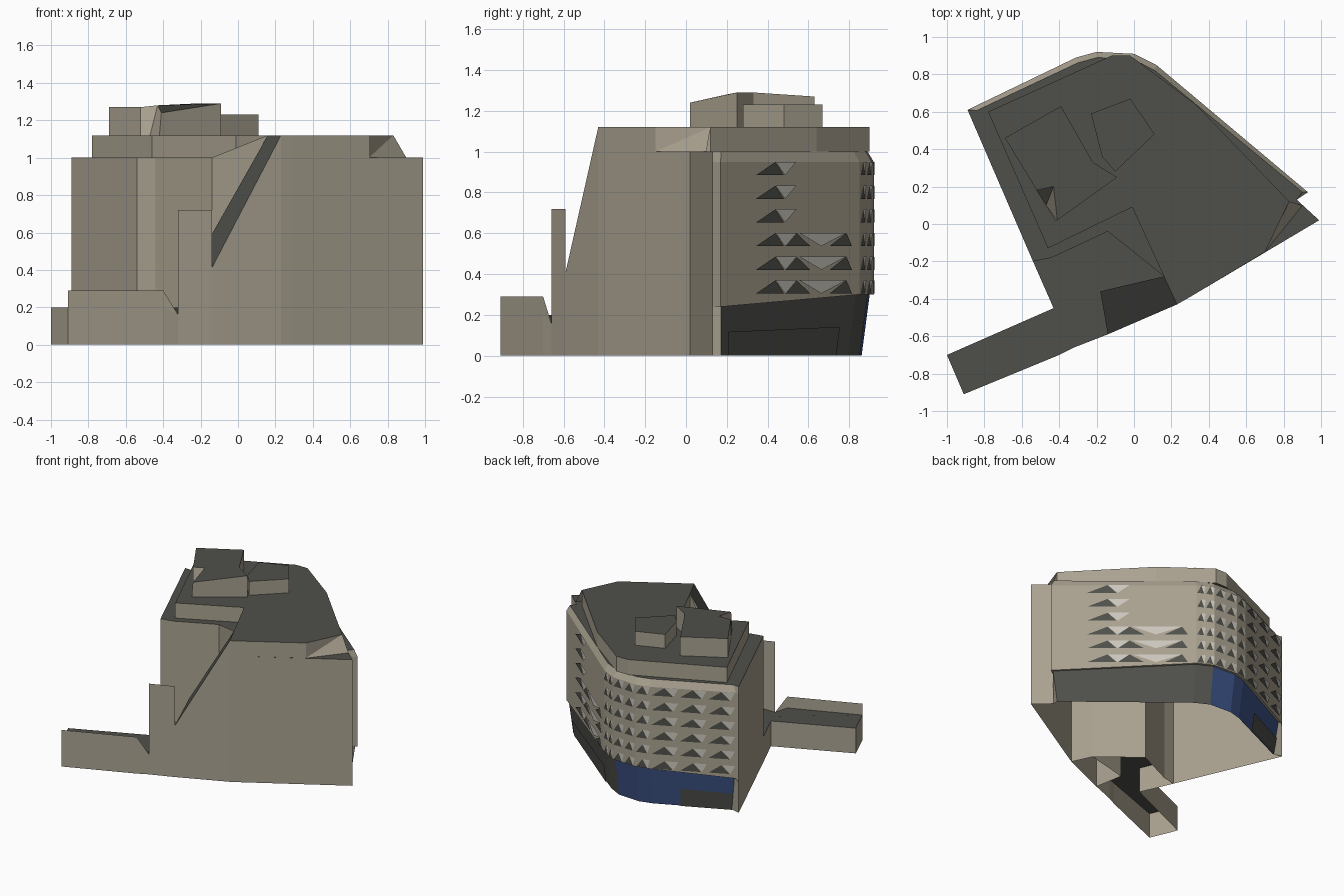
import bpy, bmesh
from mathutils import Vector

cube = bpy.data.objects.get("Cube")
if cube:
    bpy.data.objects.remove(cube, do_unlink=True)


def material(name, rgb):
    m = bpy.data.materials.new(name)
    m.use_nodes = True
    m.diffuse_color = (*rgb, 1)
    m.node_tree.nodes["Principled BSDF"].inputs["Base Color"].default_value = (*rgb, 1)
    return m


MATS = [material("beige stone", (.40, .36, .28)),
        material("dark grey", (.078, .08, .07)),
        material("blue glazing", (.045, .085, .24)),
        material("pale panel", (.60, .57, .51))]
STONE, DARK, BLUE, PALE = range(4)


def build(name, verts, faces):
    """faces: list of (vertex indices, material index)"""
    bm = bmesh.new()
    vs = [bm.verts.new(v) for v in verts]
    for idx, mat in faces:
        bm.faces.new([vs[i] for i in idx]).material_index = mat
    bmesh.ops.remove_doubles(bm, verts=bm.verts, dist=1e-4)
    me = bpy.data.meshes.new(name)
    bm.to_mesh(me)
    bm.free()
    for m in MATS:
        me.materials.append(m)
    ob = bpy.data.objects.new(name, me)
    bpy.context.collection.objects.link(ob)
    return ob


def sheet(name, polys, mat):
    """Separate flat polygons in one object"""
    verts, faces = [], []
    for poly in polys:
        faces.append((range(len(verts), len(verts) + len(poly)), mat))
        verts += poly
    return build(name, verts, faces)


def prism(name, base, z0, top):
    """Open-bottomed block: stone walls and a dark roof; top is a height or 3D points"""
    if not isinstance(top, list):
        top = [(x, y, top) for x, y in base]
    n = len(base)
    faces = [((i, (i + 1) % n, (i + 1) % n + n, i + n), STONE) for i in range(n)]
    faces.append((range(n, 2 * n), DARK))
    return build(name, [(x, y, z0) for x, y in base] + top, faces)


# Main block: plain walls, then a facade overhanging a recessed ground floor
plain = [(-.89, .61), (-.54, -.2), (-.44, -.18), (-.14, -.04), (.16, -.28),
         (.23, -.43), (.3, -.39), (.99, .02), (.87, .13)]
facade = [(.93, .17), (.12, .85), (0, .91), (-.2, .92), (-.31, .89), (-.87, .62)]
soffit = [.24, .30, .30, .30, .30, .27]
CENTRE = Vector((-.1, .2))


def inset(p, d):
    p = Vector(p)
    return p - (p - CENTRE).normalized() * d


def ring(d, heights):
    pts = [(x, y, h) for (x, y), h in zip(plain, [heights[0]] * len(plain))]
    return pts + [(*inset(p, d), h) for p, h in zip(facade, heights)]


n, south = len(plain) + len(facade), len(plain)
rings = [ring(.06, [0] * 6), ring(.02, soffit), ring(0, soffit),
         ring(0, [.95] * 6), ring(.03, [1] * 6)]
verts = [v for r in rings for v in r]
faces = []
for k in range(4):
    for i in range(n):
        j = (i + 1) % n
        if k == 1 and i < south - 1:
            continue
        mat = STONE
        if k == 0 and i >= south and i < n - 1:
            mat = DARK if i < south + 2 else BLUE
        faces.append(((k * n + i, k * n + j, k * n + n + j, k * n + n + i), mat))
faces.append((range(4 * n, 5 * n), DARK))
build("main_block", verts, faces)

# Raised upper roof and the sloping facet at its east corner
prism("upper_roof", [(-.78, .6), (-.46, -.13), (-.01, .09), (.16, -.28), (.23, -.43),
                     (.3, -.39), (.7, -.15), (.83, .12), (.33, .64), (-.02, .9), (-.12, .9)],
      1, 1.12)
sheet("corner_facet", [[(.7, -.15, 1), (.9, .1, 1), (.83, .12, 1.12)]], STONE)
sheet("notch_wall", [[(-.14, -.04, 1), (.16, -.28, 1), (.16, -.28, 1.12)]], STONE)

# Sloping roof down to the front
ramp = [(-.14, -.59, .41), (.23, -.43, 1.12), (.16, -.28, 1.12), (-.18, -.36, .52)]
prism("sloping_roof", [p[:2] for p in ramp], 0, ramp)

# Low wing with its front parapet and the tall screen wall
wing = [(-1, -.7), (-.91, -.91), (-.4, -.7), (-.32, -.66), (-.14, -.59), (-.18, -.36),
        (.16, -.28), (-.14, -.04), (-.44, -.18), (-.54, -.2), (-.43, -.45)]
prism("low_wing", wing, 0, [(x, y, .16 if i == 3 else .2) for i, (x, y) in enumerate(wing)])
a, b, c, d = [Vector((*p, 0)) for p in wing[1:5]]


def up(p, z):
    return (p.x, p.y, z)


sheet("wing_parapet", [[up(a, .2), up(b, .2), up(c, .16), up(b, .29), up(a, .29)]], STONE)
sheet("screen_wall", [[up(c, .16), up(d, .2), up(d, .72), up(c, .72)]], STONE)

# Rooftop plant rooms
prism("large_plant_room",
      [(-.69, .46), (-.52, .18), (-.47, .1), (-.42, .02), (-.09, .25), (-.22, .33), (-.39, .63)],
      1.12,
      [(-.69, .46, 1.27), (-.52, .18, 1.27), (-.43, .2, 1.28), (-.41, .02, 1.24),
       (-.09, .25, 1.29), (-.22, .33, 1.29), (-.39, .63, 1.27)])
prism("small_plant_room", [(-.23, .59), (-.17, .36), (-.1, .28), (.11, .48), (-.02, .67)],
      1.12, 1.23)

# Zigzag facade panels: dark triangles point up, pale ones point down
dark_tris, pale_tris = [], []


def panel(seg, row, left, tip, right, pale=False):
    p, q = Vector(facade[seg]), Vector(facade[seg + 1])
    along = (q - p).normalized()
    out = Vector((along.y, -along.x)) * .005
    z = .305 + .116 * row
    base, point = (z + .065, z) if pale else (z, z + .065)
    spots = [(left, base), (right, base), (tip, point)]
    tri = [(*(p.lerp(q, t) + out), h) for t, h in spots]
    (pale_tris if pale else dark_tris).append(tri)


for row in range(6):
    # North-east side: the lower rows run further along
    panel(0, row, .25, .39, .45)
    panel(0, row, .39, .46, .54, True)
    if row < 3:
        panel(0, row, .46, .54, .64)
        panel(0, row, .56, .72, .9, True)
        panel(0, row, .78, .9, .94)
    # Rounded corner and north-west side
    for seg, count in ((1, 2), (2, 2), (3, 1), (4, 3)):
        w = 1 / count
        for k in range(count):
            s = k * w
            panel(seg, row, s + .05 * w, s + .5 * w, s + .8 * w)
            panel(seg, row, s + .5 * w, s + .82 * w, s + .98 * w, True)
sheet("dark_facade_panels", dark_tris, DARK)
sheet("pale_facade_panels", pale_tris, PALE)


# Ground-floor door plates following the leaning wall
def door_plate(name, seg, t0, t1, height):
    lo = [Vector(rings[0][south + seg + k]) for k in (0, 1)]
    hi = [Vector(rings[1][south + seg + k]) for k in (0, 1)]
    along = (lo[1] - lo[0]).normalized()
    out = Vector((along.y, -along.x, 0)) * .008
    f = height / .28
    quad = [lo[0].lerp(lo[1], t) + out for t in (t0, t1)]
    quad += [lo[0].lerp(lo[1], t).lerp(hi[0].lerp(hi[1], t), f) + out for t in (t1, t0)]
    sheet(name, [quad], DARK)


door_plate("north_east_door_plate", 0, .05, .9, .135)
door_plate("north_west_door_plate", 4, .35, 1, .14)
